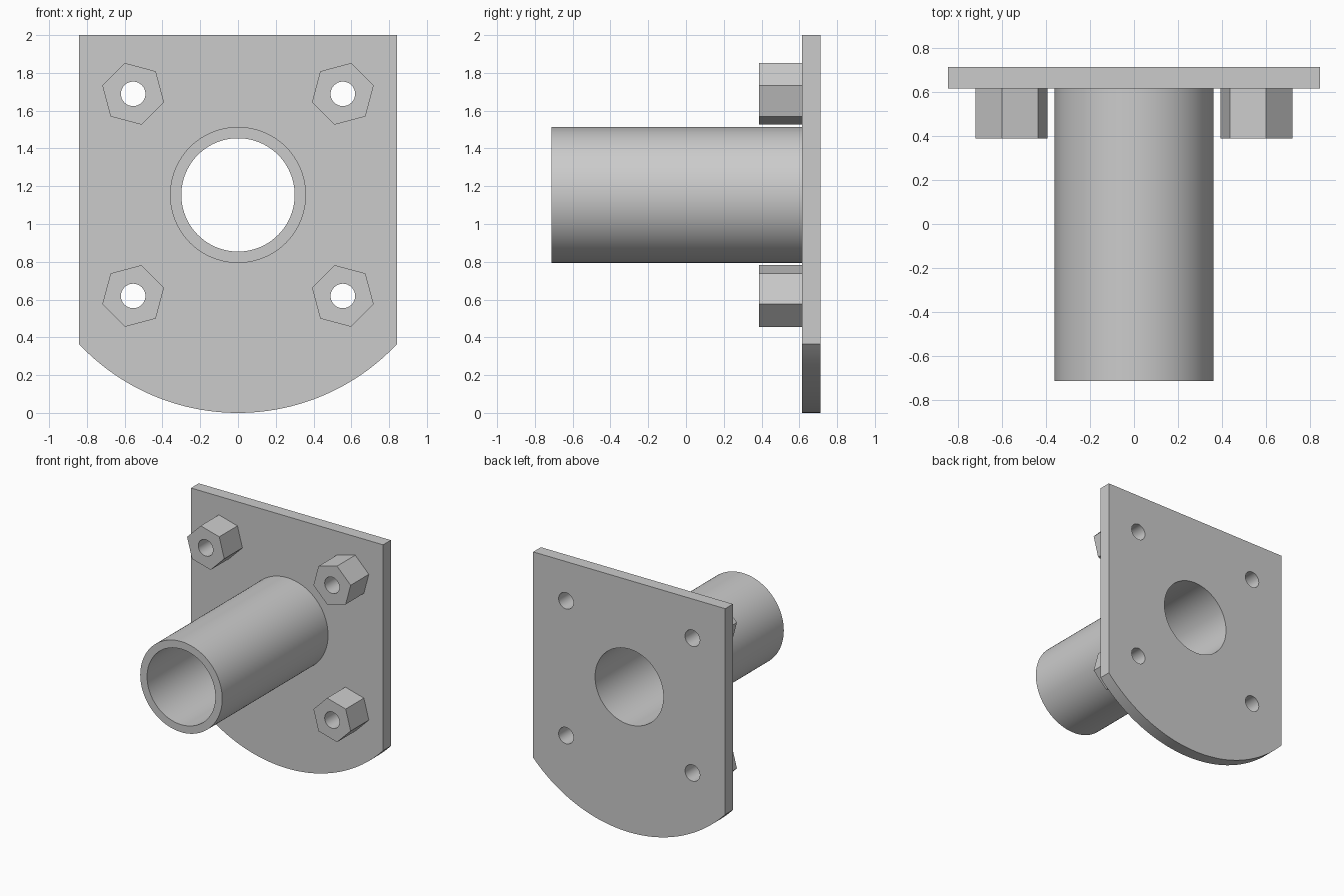
import bpy
import bmesh
from math import sin, cos, asin, pi, radians

if "Cube" in bpy.data.objects:
    bpy.data.objects.remove(bpy.data.objects["Cube"], do_unlink=True)

steel = bpy.data.materials.new("plain grey")
steel.use_nodes = True
GREY = (0.6, 0.6, 0.6, 1)
steel.diffuse_color = GREY
steel.node_tree.nodes["Principled BSDF"].inputs["Base Color"].default_value = GREY

HALF_WIDTH, TOP = 0.843, 2.0
CENTRE_Z = 1.154                      # tube axis, also centre of the plate's lower arc
FRONT, PLATE_FRONT, BACK = -0.712, 0.615, 0.712
NUT_FRONT = 0.387
BORE, TUBE_RADIUS = 0.30, 0.36
BOLT_X, BOLT_Z = 0.555, 0.535         # bolt offsets from the tube axis
BOLT_RADIUS, NUT_RADIUS = 0.065, 0.169


def ring(x, z, radius, sides, turn=0.0):
    """Regular polygon in the x-z plane."""
    return [(x + radius * cos(turn + 2 * pi * i / sides),
             z + radius * sin(turn + 2 * pi * i / sides)) for i in range(sides)]


def pierced_solid(name, outline, holes, y0, y1):
    """Fill an outline with holes, then extrude it from y0 to y1."""
    bm = bmesh.new()
    edges = []
    for loop in [outline] + holes:
        verts = [bm.verts.new((x, y0, z)) for x, z in loop]
        edges += [bm.edges.new((a, b)) for a, b in zip(verts, verts[1:] + verts[:1])]
    bmesh.ops.triangle_fill(bm, edges=edges, use_beauty=True, normal=(0, -1, 0))
    extruded = bmesh.ops.extrude_face_region(bm, geom=bm.faces[:], use_keep_orig=True)
    moved = [v for v in extruded["geom"] if isinstance(v, bmesh.types.BMVert)]
    bmesh.ops.translate(bm, verts=moved, vec=(0, y1 - y0, 0))
    bmesh.ops.recalc_face_normals(bm, faces=bm.faces[:])
    mesh = bpy.data.meshes.new(name)
    bm.to_mesh(mesh)
    bm.free()
    mesh.materials.append(steel)
    obj = bpy.data.objects.new(name, mesh)
    bpy.context.collection.objects.link(obj)
    bpy.ops.object.select_all(action="DESELECT")
    obj.select_set(True)
    bpy.context.view_layer.objects.active = obj
    bpy.ops.object.shade_smooth_by_angle(angle=radians(30))
    return obj


bolts = [(sx, sz) for sx in (-1, 1) for sz in (-1, 1)]
bore = ring(0, CENTRE_Z, BORE, 96)
bolt_holes = [ring(sx * BOLT_X, CENTRE_Z + sz * BOLT_Z, BOLT_RADIUS, 32)
              for sx, sz in bolts]

# Flange plate: straight sides and top, rounded bottom
reach = asin(HALF_WIDTH / CENTRE_Z)
STEPS = 48
arc = [(CENTRE_Z * sin(a), CENTRE_Z * (1 - cos(a)))
       for a in (reach * (2 * i / STEPS - 1) for i in range(STEPS + 1))]
plate_outline = arc + [(HALF_WIDTH, TOP), (-HALF_WIDTH, TOP)]
pierced_solid("flange_plate", plate_outline, [bore] + bolt_holes, PLATE_FRONT, BACK)

# Tube standing out from the front of the plate
pierced_solid("tube", ring(0, CENTRE_Z, TUBE_RADIUS, 96), [bore], FRONT, PLATE_FRONT)

# Hex nuts, turned as mirror images of each other
for (sx, sz), hole in zip(bolts, bolt_holes):
    name = ("left" if sx > 0 else "right") + ("_upper" if sz > 0 else "_lower") + "_nut"
    hexagon = ring(sx * BOLT_X, CENTRE_Z + sz * BOLT_Z, NUT_RADIUS, 6,
                   radians(30 - 15 * sx * sz))
    pierced_solid(name, hexagon, [hole], NUT_FRONT, PLATE_FRONT)
